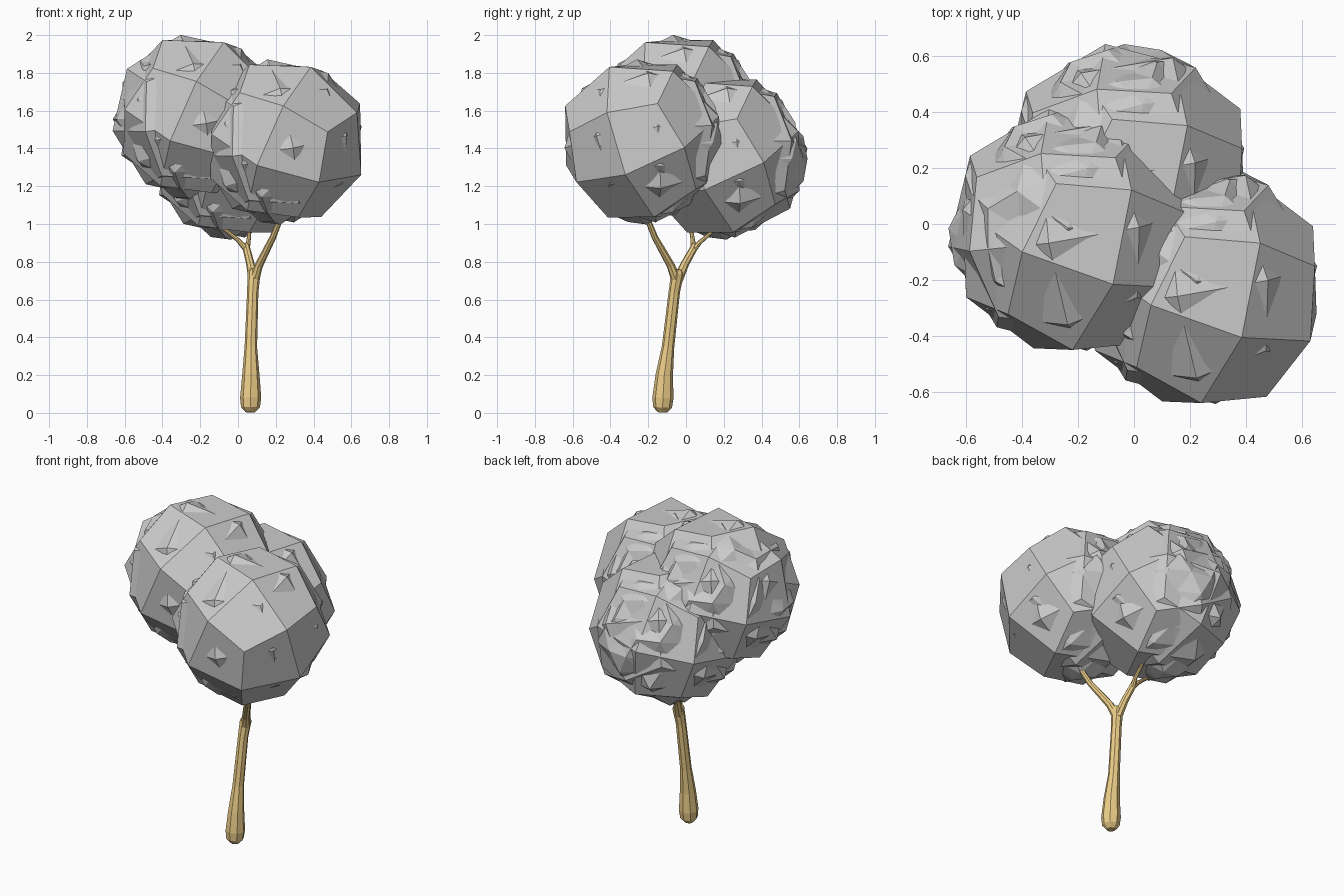
import bpy, bmesh, math, random
from mathutils import Vector, Matrix, Euler

if "Cube" in bpy.data.objects:
    bpy.data.objects.remove(bpy.data.objects["Cube"])

random.seed(4)


def finish(bm, name, mat=None):
    bmesh.ops.recalc_face_normals(bm, faces=bm.faces)
    me = bpy.data.meshes.new(name)
    bm.to_mesh(me)
    bm.free()
    ob = bpy.data.objects.new(name, me)
    bpy.context.collection.objects.link(ob)
    if mat:
        me.materials.append(mat)
    return ob


def quad_ball(bm, centre, radius, rot):
    """24-faced ball: a cube cut once per edge and pushed out to a sphere."""
    part = bmesh.new()
    bmesh.ops.create_cube(part, size=2)
    bmesh.ops.subdivide_edges(part, edges=part.edges[:], cuts=1, use_grid_fill=True)
    for v in part.verts:
        v.co = rot @ (v.co.normalized() * radius) + centre
    merge(bm, part)


def thorny_ball(bm, centre, base, tip):
    """Inner ball whose random raised points poke through the outer shells."""
    part = bmesh.new()
    bmesh.ops.create_icosphere(part, subdivisions=3, radius=1)
    for v in part.verts:
        r = tip if random.random() < 0.3 else base
        v.co = v.co.normalized() * r + centre
    merge(bm, part)


def merge(bm, part):
    me = bpy.data.meshes.new("tmp")
    part.to_mesh(me)
    part.free()
    bm.from_mesh(me)
    bpy.data.meshes.remove(me)


def tube(bm, path, sides=8):
    """Faceted limb through (x, y, z, radius) points."""
    pts = [Vector(p[:3]) for p in path]
    rings = []
    for i, p in enumerate(pts):
        d = (pts[min(i + 1, len(pts) - 1)] - pts[max(i - 1, 0)]).normalized()
        u = d.cross(Vector((0, 1, 0))).normalized()
        w = d.cross(u)
        rings.append([bm.verts.new(p + path[i][3] * (math.cos(a) * u + math.sin(a) * w))
                      for a in (math.tau * k / sides for k in range(sides))])
    for r0, r1 in zip(rings, rings[1:]):
        for k in range(sides):
            n = (k + 1) % sides
            bm.faces.new((r0[k], r0[n], r1[n], r1[k]))
    bm.faces.new(rings[0])
    bm.faces.new(rings[-1])


# Foliage: the same cluster of shells, placed three times
a1 = Vector((0.30, -0.39, 0.87)).normalized()
a2 = Vector((0.91, -0.22, -0.36))
a2 = (a2 - a2.dot(a1) * a1).normalized()
tilt = Matrix((a1, a2, a1.cross(a2))).transposed()
turn = Euler((math.radians(5), math.radians(-10), math.radians(8))).to_matrix()

bm = bmesh.new()
quad_ball(bm, Vector((0.25, -0.23, 1.44)), 0.45, tilt)
quad_ball(bm, Vector((0.225, -0.21, 1.44)), 0.44, turn)
thorny_ball(bm, Vector((0.225, -0.205, 1.425)), 0.385, 0.428)
front = finish(bm, "foliage_front")
for name, offset in (("foliage_left", (-0.46, 0.19, 0.13)),
                     ("foliage_back", (-0.26, 0.42, -0.08))):
    ob = bpy.data.objects.new(name, front.data)
    ob.location = offset
    bpy.context.collection.objects.link(ob)

# Trunk and forked branches
wood = bpy.data.materials.new("wood")
wood.diffuse_color = (0.85, 0.62, 0.25, 1)
wood.use_nodes = True
wood.node_tree.nodes["Principled BSDF"].inputs["Base Color"].default_value = wood.diffuse_color
bm = bmesh.new()
tube(bm, [(0.065, -0.125, 0.003, 0.025), (0.066, -0.124, 0.03, 0.05),
          (0.067, -0.122, 0.08, 0.056), (0.068, -0.115, 0.2, 0.046),
          (0.068, -0.095, 0.35, 0.033), (0.078, -0.062, 0.64, 0.030),
          (0.085, -0.045, 0.74, 0.034), (0.086, -0.042, 0.76, 0.022)])
finish(bm, "trunk", wood)

limbs = {
    "branch_front": [(0.085, -0.05, 0.70, 0.027), (0.11, -0.08, 0.78, 0.022),
                     (0.185, -0.165, 0.93, 0.017), (0.225, -0.205, 1.03, 0.015),
                     (0.24, -0.22, 1.25, 0.012)],
    "branch_rear": [(0.082, -0.045, 0.70, 0.027), (0.065, -0.005, 0.79, 0.022),
                    (0.045, 0.04, 0.87, 0.02), (0.04, 0.048, 0.895, 0.016)],
    "twig_left": [(0.045, 0.04, 0.865, 0.017), (0.0, 0.036, 0.915, 0.012),
                  (-0.08, 0.025, 0.98, 0.010), (-0.15, 0.0, 1.2, 0.009)],
    "twig_back": [(0.045, 0.04, 0.865, 0.017), (0.055, 0.075, 0.905, 0.012),
                  (0.06, 0.135, 0.955, 0.010), (0.03, 0.17, 1.1, 0.009)],
}
for name, path in limbs.items():
    bm = bmesh.new()
    tube(bm, path)
    finish(bm, name, wood)
